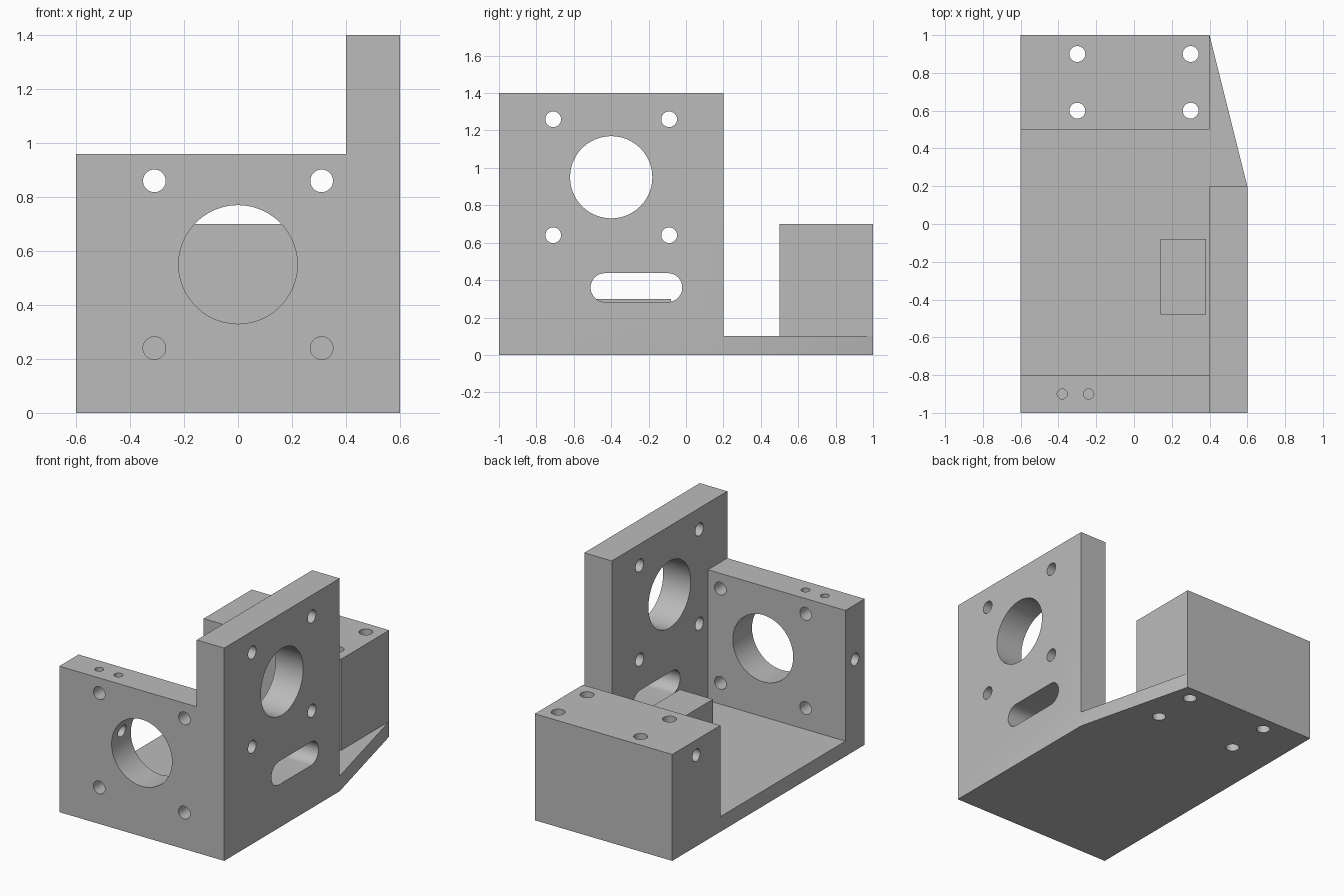
import bpy
import bmesh
import math
from mathutils import Matrix

cube = bpy.data.objects.get("Cube")
if cube:
    bpy.data.objects.remove(cube, do_unlink=True)

grey = bpy.data.materials.new("machined_grey")
grey.use_nodes = True
colour = (0.5, 0.5, 0.5, 1)
grey.diffuse_color = colour
grey.node_tree.nodes["Principled BSDF"].inputs["Base Color"].default_value = colour


def make_object(name, bm):
    bmesh.ops.recalc_face_normals(bm, faces=bm.faces)
    mesh = bpy.data.meshes.new(name)
    bm.to_mesh(mesh)
    bm.free()
    mesh.materials.append(grey)
    obj = bpy.data.objects.new(name, mesh)
    bpy.context.collection.objects.link(obj)
    return obj


def prism(name, outline, low, high, axis="Z"):
    """Extrude a 2D outline along an axis."""
    place = {"Z": lambda a, b, c: (a, b, c),
             "Y": lambda a, b, c: (a, c, b),
             "X": lambda a, b, c: (c, a, b)}[axis]
    bm = bmesh.new()
    face = bm.faces.new([bm.verts.new(place(a, b, low)) for a, b in outline])
    ext = bmesh.ops.extrude_face_region(bm, geom=[face])
    verts = [g for g in ext["geom"] if isinstance(g, bmesh.types.BMVert)]
    bmesh.ops.translate(bm, verts=verts, vec=place(0, 0, high - low))
    return make_object(name, bm)


def box(name, x, y, z):
    return prism(name, [(x[0], y[0]), (x[1], y[0]), (x[1], y[1]), (x[0], y[1])], *z)


def slot_outline(a, b, r, half=0, n=24):
    """Circle, or a rounded slot when half is above zero."""
    pts = []
    for side in (1, -1):
        for i in range(n + (1 if half else 0)):
            t = math.pi * (i / n - 0.5) + (0 if side > 0 else math.pi)
            pts.append((a + side * half + r * math.cos(t), b + r * math.sin(t)))
    return pts


def combine(target, tool, operation):
    mod = target.modifiers.new("combine", "BOOLEAN")
    mod.operation = operation
    mod.solver = "EXACT"
    mod.object = tool
    bpy.context.view_layer.objects.active = target
    bpy.ops.object.modifier_apply(modifier=mod.name)
    bpy.data.objects.remove(tool, do_unlink=True)


def drill(target, a, b, r, low, high, axis, half=0):
    tool = prism("cutter", slot_outline(a, b, r, half), low, high, axis)
    combine(target, tool, "DIFFERENCE")


# Base plate with a slanted rear corner
body = prism("bracket_body",
             [(-0.6, -1), (0.6, -1), (0.6, 0.2), (0.4, 1), (-0.6, 1)], 0, 0.1)

# Front plate, tall side wall, rear block and small pad
for part in (box("front_plate", (-0.6, 0.6), (-1, -0.8), (0, 0.96)),
             box("side_wall", (0.4, 0.6), (-1, 0.2), (0, 1.4)),
             box("rear_block", (-0.6, 0.4), (0.5, 1), (0, 0.7)),
             box("pad", (0.14, 0.38), (-0.48, -0.08), (0.05, 0.3))):
    combine(body, part, "UNION")

# Motor bores, each with four bolt holes
for a, b, low, high, axis in ((0, 0.55, -1.1, -0.7, "Y"),
                              (-0.4, 0.95, 0.3, 0.7, "X")):
    drill(body, a, b, 0.22, low, high, axis)
    for i in (-1, 1):
        for j in (-1, 1):
            drill(body, a + 0.31 * i, b + 0.31 * j, 0.042, low, high, axis)

# Slot through the side wall
drill(body, -0.265, 0.36, 0.077, 0.39, 0.7, "X", half=0.168)

# Mounting holes through the rear block
for x in (-0.3, 0.3):
    for y in (0.6, 0.9):
        drill(body, x, y, 0.042, -0.1, 0.8, "Z")

# Side holes: into the front bore, and blind in the rear block
drill(body, -0.9, 0.6, 0.04, -0.7, -0.1, "X")
drill(body, 0.75, 0.6, 0.04, -0.7, -0.4, "X")

# Small blind holes on top of the front plate
for x in (-0.38, -0.24):
    drill(body, x, -0.9, 0.027, 0.76, 1.1, "Z")

# Merge coplanar faces and shade
bm = bmesh.new()
bm.from_mesh(body.data)
bmesh.ops.remove_doubles(bm, verts=bm.verts, dist=0.0001)
bmesh.ops.dissolve_limit(bm, angle_limit=math.radians(1),
                         verts=bm.verts, edges=bm.edges)
bm.to_mesh(body.data)
bm.free()
bpy.ops.object.select_all(action="DESELECT")
body.select_set(True)
bpy.context.view_layer.objects.active = body
bpy.ops.object.shade_smooth_by_angle(angle=math.radians(30))
